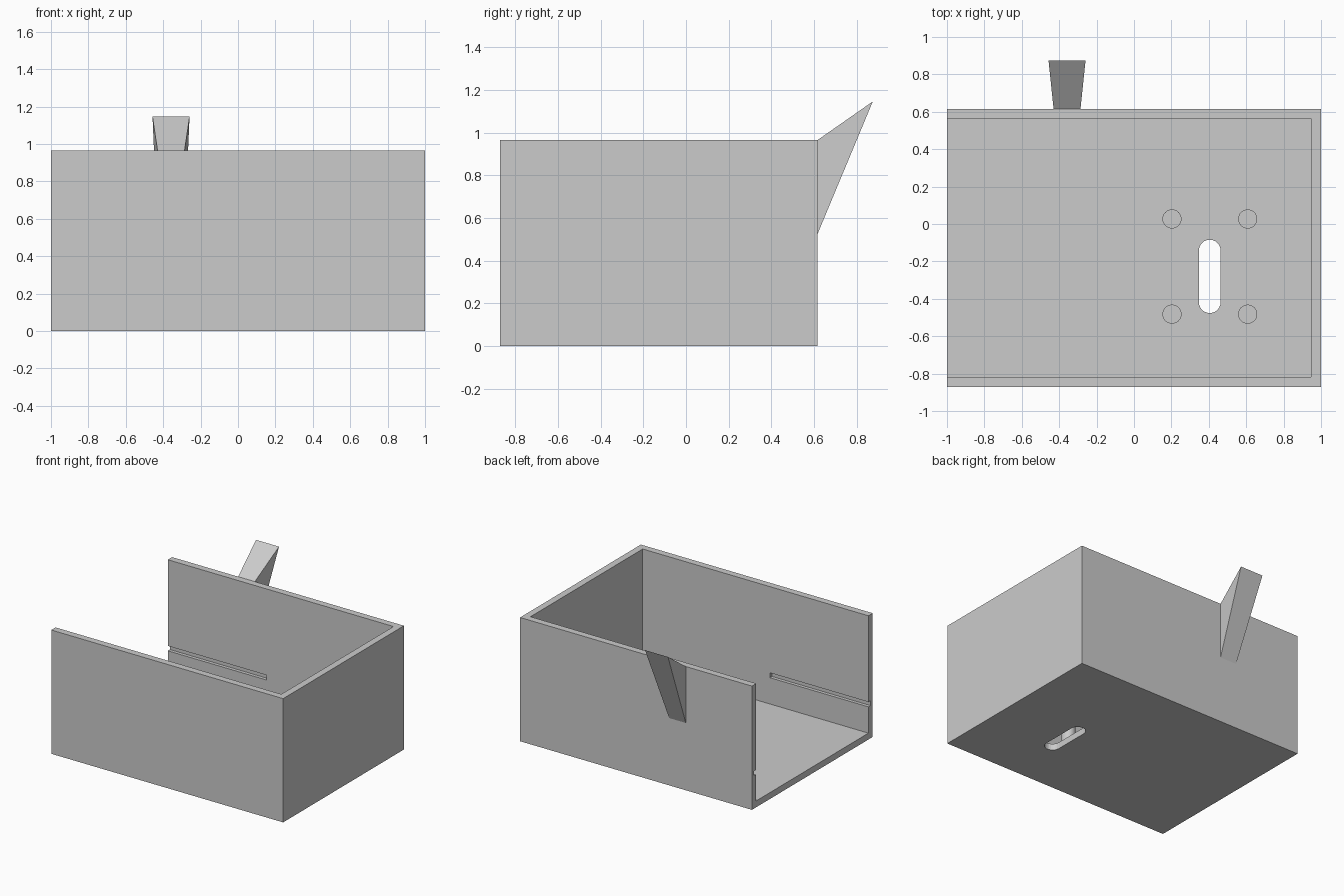
import bpy, bmesh, math

if "Cube" in bpy.data.objects:
    bpy.data.objects.remove(bpy.data.objects["Cube"])

grey = bpy.data.materials.new("light_grey")
grey.diffuse_color = (0.6, 0.6, 0.6, 1)
grey.use_nodes = True
grey.node_tree.nodes["Principled BSDF"].inputs["Base Color"].default_value = grey.diffuse_color


def add_mesh(name, bm):
    bmesh.ops.recalc_face_normals(bm, faces=bm.faces)
    me = bpy.data.meshes.new(name)
    bm.to_mesh(me)
    bm.free()
    me.materials.append(grey)
    ob = bpy.data.objects.new(name, me)
    bpy.context.collection.objects.link(ob)
    return ob


def prism(name, outline, z0, z1):
    """Extrude a flat outline from z0 up to z1."""
    bm = bmesh.new()
    face = bm.faces.new([bm.verts.new((x, y, z0)) for x, y in outline])
    top = bmesh.ops.extrude_face_region(bm, geom=[face])["geom"]
    verts = [v for v in top if isinstance(v, bmesh.types.BMVert)]
    bmesh.ops.translate(bm, verts=verts, vec=(0, 0, z1 - z0))
    return add_mesh(name, bm)


def block(name, x0, x1, y0, y1, z0, z1):
    return prism(name, [(x0, y0), (x1, y0), (x1, y1), (x0, y1)], z0, z1)


def arc(cx, cy, r, a0, a1, n):
    return [(cx + r * math.cos(math.radians(a0 + (a1 - a0) * i / n)),
             cy + r * math.sin(math.radians(a0 + (a1 - a0) * i / n)))
            for i in range(n + 1)]


def cut(target, cutter):
    mod = target.modifiers.new("cut", 'BOOLEAN')
    mod.operation = 'DIFFERENCE'
    mod.solver = 'EXACT'
    mod.object = cutter
    bpy.context.view_layer.objects.active = target
    bpy.ops.object.modifier_apply(modifier=mod.name)
    bpy.data.objects.remove(cutter)


FRONT, BACK, TOP, WALL, FLOOR = -0.872, 0.616, 0.965, 0.053, 0.05

# Open-topped tray, also open at its left end
tray = block("tray", -1, 1, FRONT, BACK, 0, TOP)
cut(tray, block("cavity_cutter", -1.2, 1 - WALL, FRONT + WALL, BACK - WALL, FLOOR, 1.3))

# Sliding grooves along the inside of the long walls
depth = 0.026
cut(tray, block("front_groove_cutter", -1.2, -0.15,
                FRONT + WALL - depth, FRONT + WALL + 0.05, 0.255, 0.293))
cut(tray, block("back_groove_cutter", -1.2, -0.15,
                BACK - WALL - 0.05, BACK - WALL + depth, 0.255, 0.293))

# Rounded cable slot through the floor
slot = arc(0.405, -0.142, 0.058, 0, 180, 12) + arc(0.405, -0.418, 0.058, 180, 360, 12)
cut(tray, prism("slot_cutter", slot, -0.1, 0.15))

# Four round support posts on the floor
for i, x in enumerate((0.203, 0.608)):
    for j, y in enumerate((0.027, -0.482)):
        post = prism(f"support_post_{i * 2 + j + 1}",
                     arc(x, y, 0.051, 0, 360, 32)[:-1], FLOOR - 0.01, 0.25)
        bpy.ops.object.select_all(action='DESELECT')
        post.select_set(True)
        bpy.context.view_layer.objects.active = post
        bpy.ops.object.shade_smooth_by_angle(angle=math.radians(30))

# Flared wedge-shaped hook on the back wall
bm = bmesh.new()
left, right = [[bm.verts.new((-0.358 + s * w, y, z)) for w, y, z in
                ((0.072, BACK, TOP), (0.072, BACK, 0.525), (0.099, 0.875, 1.146))]
               for s in (-1, 1)]
bm.faces.new(left)
bm.faces.new(right)
for i in range(3):
    k = (i + 1) % 3
    bm.faces.new((left[i], left[k], right[k], right[i]))
add_mesh("back_hook", bm)
